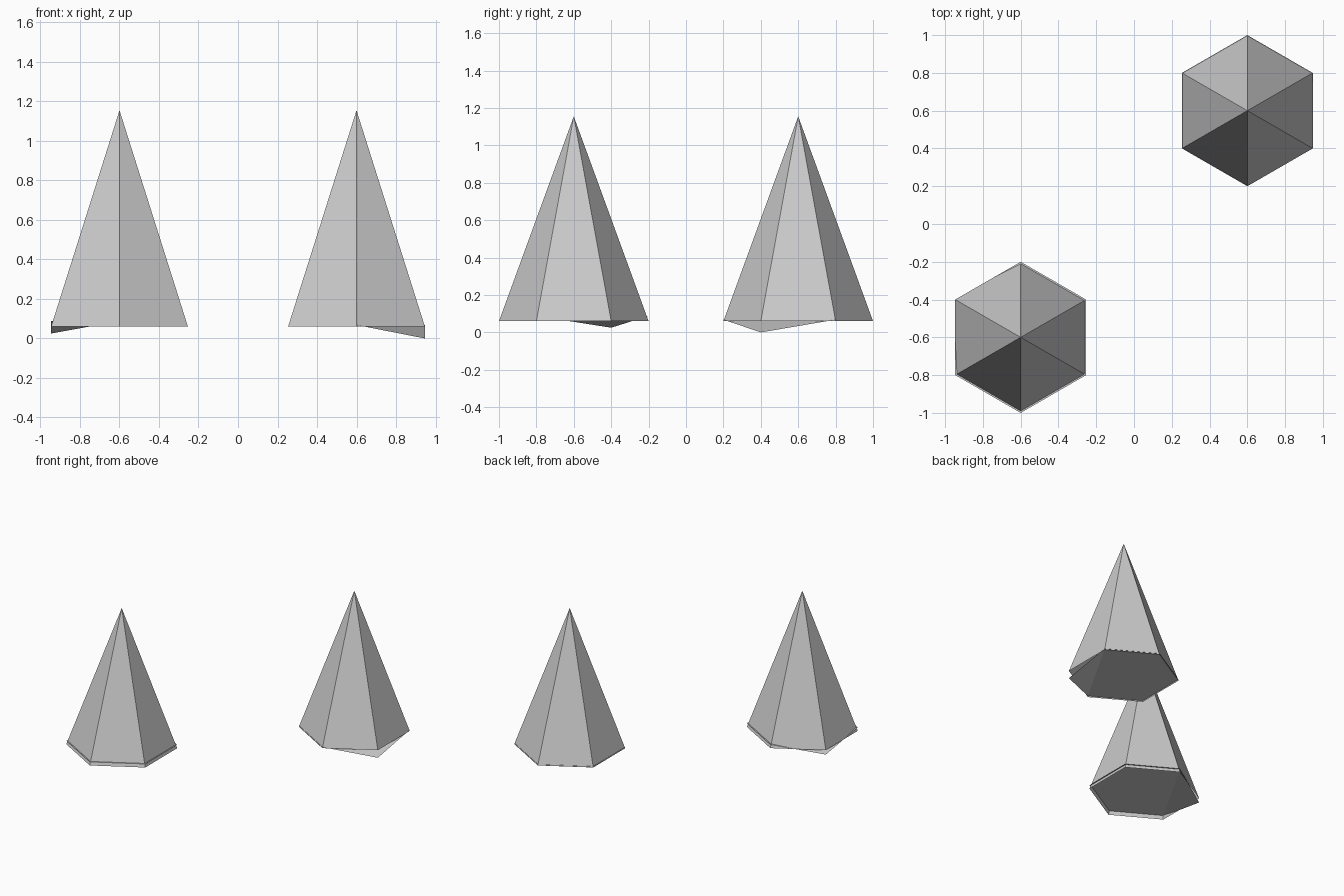
import bpy, bmesh
from math import cos, sin, radians

if "Cube" in bpy.data.objects:
    bpy.data.objects.remove(bpy.data.objects["Cube"])

RADIUS, RIM, TIP = 0.4, 0.06, 1.155


def hexagon(bm, cx, cy, z):
    return [bm.verts.new((cx + RADIUS * cos(radians(a)),
                          cy + RADIUS * sin(radians(a)), z))
            for a in range(-30, 330, 60)]


def finish(bm, name):
    mesh = bpy.data.meshes.new(name)
    bm.to_mesh(mesh)
    bm.free()
    bpy.context.collection.objects.link(bpy.data.objects.new(name, mesh))


def spire(side, cx, cy, plate_z, low_corner, low_z):
    # open six-sided cone shell
    bm = bmesh.new()
    ring = hexagon(bm, cx, cy, RIM)
    tip = bm.verts.new((cx, cy, TIP))
    for i in range(6):
        bm.faces.new((ring[i], ring[(i + 1) % 6], tip))
    finish(bm, side + "_cone")

    # thin base plate with one corner bent down
    bm = bmesh.new()
    ring = hexagon(bm, cx, cy, plate_z)
    ring[low_corner].co.z = low_z
    k = low_corner
    bm.faces.new((ring[k], ring[k - 1], ring[(k + 1) % 6]))
    bm.faces.new([ring[(k - j) % 6] for j in range(1, 6)])
    finish(bm, side + "_base_plate")


spire("front_left", -0.6, -0.6, 0.088, 3, 0.025)
spire("back_right", 0.6, 0.6, 0.068, 0, 0.0)
